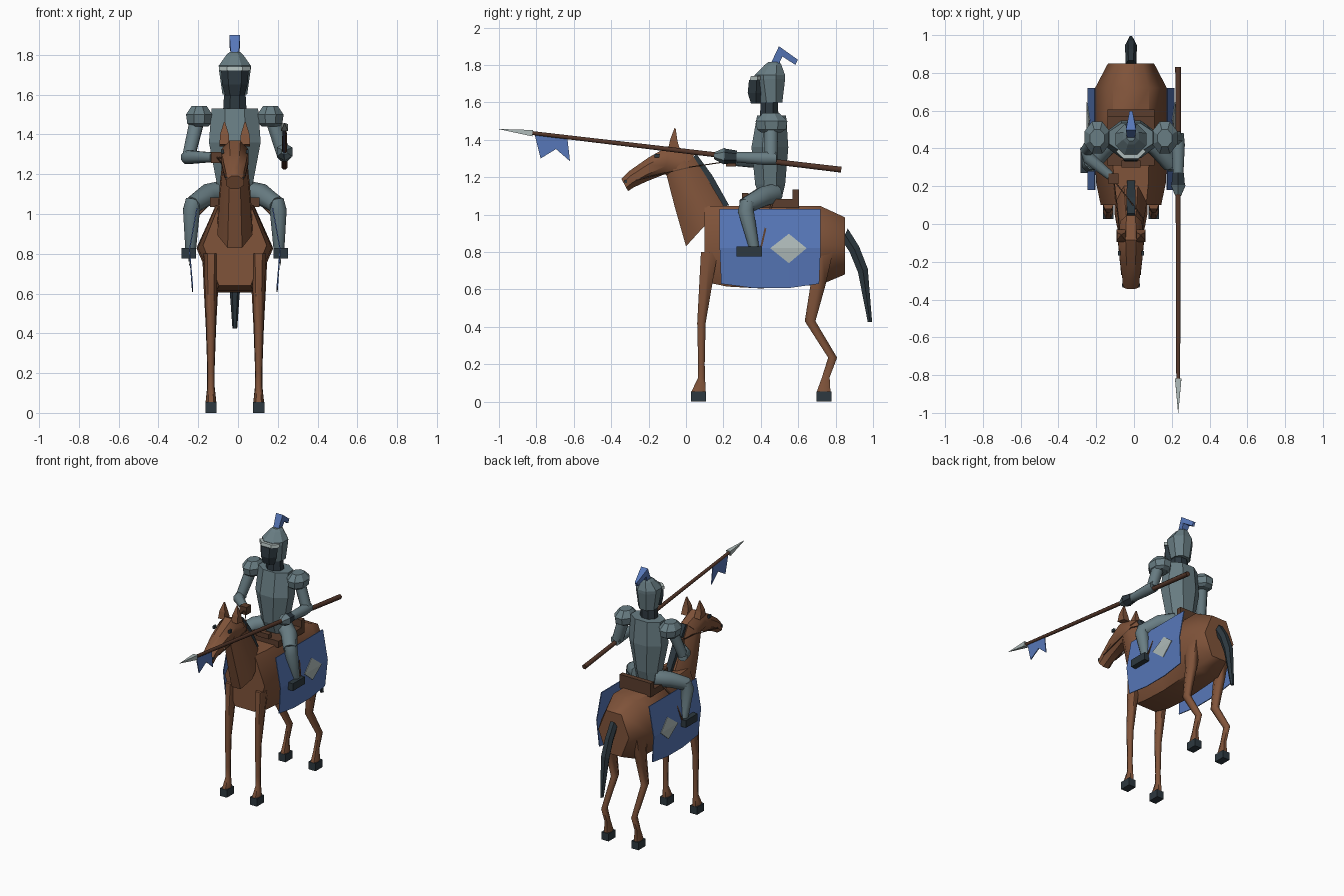
import bpy, bmesh, math
from mathutils import Vector

CX = -0.016  # centre line of horse and rider


def material(name, rgb):
    m = bpy.data.materials.new(name)
    m.diffuse_color = (*rgb, 1)
    return m


COAT = material("chestnut coat", (0.215, 0.087, 0.042))
LEATHER = material("saddle leather", (0.105, 0.048, 0.026))
WOOD = material("dark wood", (0.085, 0.036, 0.022))
STEEL = material("steel armour", (0.140, 0.205, 0.228))
DARK = material("dark iron", (0.026, 0.040, 0.050))
BLUE = material("blue cloth", (0.095, 0.185, 0.480))
PALE = material("pale silver", (0.42, 0.49, 0.48))


def make(name, verts, faces, mat, smooth=0):
    """Mesh object with outward normals, optionally smoothed below an angle."""
    me = bpy.data.meshes.new(name)
    me.from_pydata([(v[0] + CX, v[1], v[2]) for v in verts], [], faces)
    bm = bmesh.new()
    bm.from_mesh(me)
    bmesh.ops.recalc_face_normals(bm, faces=bm.faces)
    bm.to_mesh(me)
    bm.free()
    me.materials.append(mat)
    ob = bpy.data.objects.new(name, me)
    bpy.context.collection.objects.link(ob)
    if smooth:
        bpy.ops.object.select_all(action='DESELECT')
        ob.select_set(True)
        bpy.context.view_layer.objects.active = ob
        bpy.ops.object.shade_smooth_by_angle(angle=math.radians(smooth))
    return ob


def skin(name, rings, mat, smooth):
    n = len(rings[0])
    faces = [(r * n + i, r * n + (i + 1) % n, (r + 1) * n + (i + 1) % n, (r + 1) * n + i)
             for r in range(len(rings) - 1) for i in range(n)]
    last = (len(rings) - 1) * n
    faces += [tuple(range(n)), tuple(range(last, last + n))]
    return make(name, [v for r in rings for v in r], faces, mat, smooth)


def loft(name, ribs, mat, n=8, x=0, smooth=0):
    """Ribs (y1, z1, y2, z2, half_width): opposite side-profile points."""
    angles = [(i + 0.5) * 2 * math.pi / n for i in range(n)]
    mc = max(math.cos(a) for a in angles)
    ms = max(math.sin(a) for a in angles)
    rings = []
    for y1, z1, y2, z2, w in ribs:
        c, h = Vector((x, (y1 + y2) / 2, (z1 + z2) / 2)), Vector((0, (y2 - y1) / 2, (z2 - z1) / 2))
        rings.append([c + h * math.cos(a) / mc + Vector((w * math.sin(a) / ms, 0, 0)) for a in angles])
    return skin(name, rings, mat, smooth)


def level(name, ribs, mat, n=8, x=0, smooth=0):
    """Horizontal ribs (z, y_front, y_back, half_width)."""
    return loft(name, [(a, z, b, z, w) for z, a, b, w in ribs], mat, n, x, smooth)


def tube(name, path, mat, n=8, smooth=50):
    """Round limb along points (x, y, z, radius)."""
    pts = [Vector(p[:3]) for p in path]
    rings = []
    for i, p in enumerate(pts):
        t = (pts[min(i + 1, len(pts) - 1)] - pts[max(i - 1, 0)]).normalized()
        ref = Vector((0, 0, 1)) if abs(t.x) > 0.9 else Vector((1, 0, 0))
        u = (ref - t * ref.dot(t)).normalized()
        v = t.cross(u)
        rings.append([p + path[i][3] * (u * math.cos(a) + v * math.sin(a))
                      for a in [(k + 0.5) * 2 * math.pi / n for k in range(n)]])
    return skin(name, rings, mat, smooth)


def box(name, x, y, z, mat):
    v = [(a, b, c) for a in x for b in y for c in z]
    f = [(0, 1, 3, 2), (4, 5, 7, 6), (0, 1, 5, 4), (2, 3, 7, 6), (0, 2, 6, 4), (1, 3, 7, 5)]
    return make(name, v, f, mat)


# Horse trunk, neck and head
loft("horse_body", [(.10, .64, .10, 1.045, .16), (.22, .615, .22, 1.045, .185), (.40, .605, .40, 1.045, .192),
                    (.72, .625, .72, 1.045, .19), (.85, .68, .85, .985, .122)], COAT, 6, smooth=65)
loft("horse_neck", [(.0, .83, .20, 1.05, .088), (-.06, 1.04, .11, 1.20, .075),
                    (-.105, 1.215, .03, 1.325, .06)], COAT, 8, smooth=50)
loft("horse_head", [(.045, 1.32, -.06, 1.20, .058), (-.085, 1.37, -.115, 1.215, .068),
                    (-.20, 1.305, -.215, 1.175, .058), (-.30, 1.235, -.28, 1.145, .045),
                    (-.345, 1.19, -.31, 1.125, .045)], COAT, 8, smooth=40)
loft("mane", [(.19, 1.04, .23, 1.05, .02), (.09, 1.19, .14, 1.21, .025), (.02, 1.29, .055, 1.325, .02)], DARK, 4)
loft("tail", [(.835, .86, .865, .925, .028), (.875, .80, .925, .83, .03), (.92, .69, .972, .71, .032),
              (.972, .425, .995, .425, .012)], DARK, 6)

for s, side in ((-1, "left"), (1, "right")):
    # Ears, eyes and nostrils
    loft(side + "_ear", [(-.095, 1.35, -.03, 1.34, .025), (-.085, 1.40, -.045, 1.39, .022),
                         (-.062, 1.462, -.055, 1.46, .003)], COAT, 4, s * .052)
    box(side + "_eye", (s * .055, s * .069), (-.168, -.142), (1.305, 1.325), DARK)
    box(side + "_nostril", (s * .038, s * .047), (-.33, -.315), (1.17, 1.185), DARK)
    # Horse legs and hooves
    x = s * .12
    level(side + "_front_leg", [(.055, .03, .105, .027), (.125, .063, .102, .018), (.20, .065, .10, .017),
                                (.42, .06, .105, .023), (.80, .08, .17, .037)], COAT, 6, x, 65)
    level(side + "_hind_leg", [(.055, .70, .772, .027), (.13, .727, .768, .019), (.235, .76, .808, .019),
                               (.43, .635, .692, .026), (.62, .665, .745, .036), (.82, .67, .79, .045)],
          COAT, 6, x, 65)
    for part, y in (("front", .027), ("hind", .698)):
        box(f"{side}_{part}_hoof", (x - .028, x + .028), (y, y + .08), (0, .055), DARK)

    # Hanging cloth panel, folded along its middle, with a diamond on it
    cols = ((.18, .63), (.36, .607), (.55, .607), (.72, .63))
    verts = [(s * .19, y, 1.03) for y, _ in cols] + [(s * .228, y, .82) for y, _ in cols]
    verts += [(s * .212, .45 + (y - .45) * .97, z) for y, z in cols]
    faces = [(r * 4 + i, r * 4 + i + 1, r * 4 + i + 5, r * 4 + i + 4) for r in range(2) for i in range(3)]
    cloth = make(side + "_cloth", verts, faces, BLUE)
    cloth.modifiers.new("thickness", 'SOLIDIFY').thickness = .006
    cloth.modifiers["thickness"].offset = 0
    d = make(side + "_diamond", [(s * .234, .45, .82), (s * .2195, .55, .897), (s * .234, .645, .82),
                                 (s * .228, .55, .74)], [(0, 1, 2), (0, 2, 3)], PALE)
    d.modifiers.new("thickness", 'SOLIDIFY').thickness = .004
    d.modifiers["thickness"].offset = 0

    # Rider's leg, boot and stirrup strap
    tube(side + "_thigh", [(s * .06, .47, 1.11, .058), (s * .14, .41, 1.095, .056), (s * .213, .315, 1.045, .046)], STEEL)
    tube(side + "_shin", [(s * .205, .33, 1.065, .045), (s * .218, .32, 1.02, .046), (s * .222, .365, .82, .029)], STEEL)
    box(side + "_boot", (s * .195, s * .267), (.27, .405), (.775, .828), DARK)
    tube(side + "_strap", [(s * .12, .46, 1.06, .007), (s * .19, .44, .99, .007), (s * .235, .40, .82, .007)], LEATHER, 4, 0)
    # Shoulder plate
    level(side + "_shoulder_plate", [(1.44, .40, .51, .045), (1.455, .38, .535, .06), (1.50, .372, .542, .066),
                                     (1.542, .41, .50, .038)], STEEL, 8, s * .179)
    # Rein from hand to bit
    tube(side + "_rein", [(-.09, .23, 1.285, .004), (s * .066, .03, 1.255, .004), (s * .05, -.27, 1.185, .004)], LEATHER, 4, 0)

# Saddle
box("saddle_seat", (-.125, .125), (.31, .605), (1.035, 1.082), LEATHER)
box("saddle_cantle", (-.125, .125), (.57, .605), (1.08, 1.135), LEATHER)
box("saddle_pommel", (-.05, .05), (.30, .335), (1.08, 1.115), LEATHER)

# Rider's torso, neck and helmet
level("breastplate", [(1.08, .40, .51, .085), (1.16, .37, .53, .092), (1.36, .35, .547, .13),
                      (1.53, .38, .535, .117)], STEEL, 8)
level("neck_guard", [(1.50, .395, .495, .06), (1.64, .40, .49, .052)], DARK, 8)
level("helmet", [(1.60, .395, .515, .062), (1.725, .367, .53, .08), (1.745, .367, .53, .081),
                 (1.80, .42, .51, .042), (1.815, .44, .50, .025)], STEEL, 8)
level("visor", [(1.595, .347, .40, .048), (1.65, .33, .42, .064), (1.72, .337, .42, .069)], DARK, 6)
level("brow_band", [(1.72, .342, .42, .079), (1.742, .347, .42, .079)], PALE, 6)
loft("plume", [(.45, 1.80, .495, 1.80, .02), (.497, 1.90, .515, 1.845, .027), (.598, 1.828, .585, 1.80, .008)], BLUE, 4)

# Left arm holding the reins
tube("left_upper_arm", [(-.185, .455, 1.49, .04), (-.232, .39, 1.29, .034)], STEEL)
tube("left_forearm", [(-.238, .405, 1.285, .036), (-.225, .35, 1.285, .036), (-.11, .255, 1.285, .026)], STEEL)
box("left_hand", (-.12, -.066), (.213, .267), (1.257, 1.312), LEATHER)

# Right arm holding the lance
tube("right_upper_arm", [(.185, .455, 1.49, .04), (.245, .455, 1.30, .037)], STEEL)
tube("right_forearm", [(.245, .48, 1.30, .037), (.25, .42, 1.30, .038), (.25, .25, 1.308, .029)], STEEL)
tube("right_cuff", [(.25, .27, 1.308, .034), (.25, .20, 1.312, .042)], DARK, 6, 0)
tube("right_gauntlet", [(.25, .205, 1.312, .045), (.25, .15, 1.315, .018)], STEEL, 6, 0)

# Lance, point and pennant
tube("lance_shaft", [(.25, .83, 1.24, .017), (.25, -.84, 1.438, .011)], WOOD)
tube("lance_point", [(.25, -.82, 1.435, .024), (.25, -1.0, 1.457, .001)], PALE, 4, 0)
flag = make("pennant", [(.25, -.81, 1.432), (.25, -.635, 1.414), (.25, -.62, 1.285), (.25, -.695, 1.35),
                        (.25, -.777, 1.30)], [(0, 1, 3), (1, 2, 3), (0, 3, 4)], BLUE)
flag.modifiers.new("thickness", 'SOLIDIFY').thickness = .006
